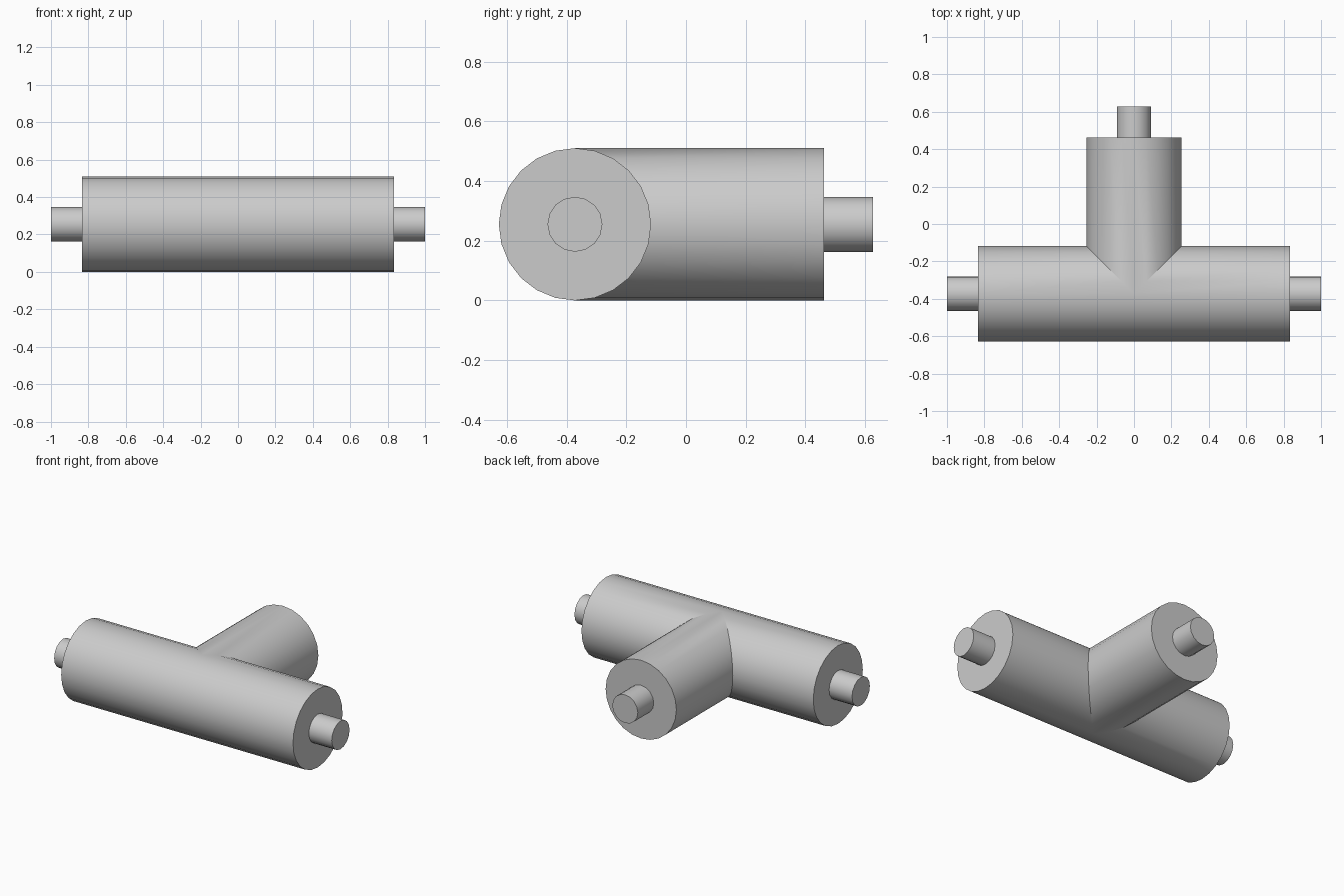
import bpy, bmesh
from math import radians
from mathutils import Matrix, Vector

cube = bpy.data.objects.get("Cube")
if cube:
    bpy.data.objects.remove(cube)

RADIUS, STUB_RADIUS = 0.255, 0.092
CENTRE = Vector((0, -0.372, RADIUS))      # where the pipe axes meet
RUN_HALF, BRANCH_END = 0.835, 0.463       # ends of the thick pipes
TIP_X, TIP_Y = 1.0, 0.627                 # ends of the thin stubs
ALONG_X = Matrix.Rotation(radians(90), 4, 'Y')
ALONG_Y = Matrix.Rotation(radians(-90), 4, 'X')

grey = bpy.data.materials.new("plain grey")
grey.use_nodes = True
grey.diffuse_color = (0.6, 0.6, 0.6, 1)
grey.node_tree.nodes["Principled BSDF"].inputs["Base Color"].default_value = (0.6, 0.6, 0.6, 1)


def add_cylinder(bm, start, end, radius, sides, turn):
    """Add a capped cylinder between two points and return its vertices."""
    start, end = Vector(start), Vector(end)
    return bmesh.ops.create_cone(
        bm, cap_ends=True, segments=sides, radius1=radius, radius2=radius,
        depth=(end - start).length,
        matrix=Matrix.Translation((start + end) / 2) @ turn)["verts"]


def finish(bm, name):
    bmesh.ops.recalc_face_normals(bm, faces=bm.faces[:])
    mesh = bpy.data.meshes.new(name)
    bm.to_mesh(mesh)
    bm.free()
    mesh.materials.append(grey)
    obj = bpy.data.objects.new(name, mesh)
    bpy.context.collection.objects.link(obj)
    bpy.ops.object.select_all(action='DESELECT')
    obj.select_set(True)
    bpy.context.view_layer.objects.active = obj
    bpy.ops.object.shade_smooth_by_angle(angle=radians(30))


# Thick straight run, opened along the mitre where the branch joins
bm = bmesh.new()
reach = Vector((RUN_HALF, 0, 0))
add_cylinder(bm, CENTRE - reach, CENTRE + reach, RADIUS, 24, ALONG_X)
for slope in (1, -1):
    bmesh.ops.bisect_plane(bm, geom=bm.verts[:] + bm.edges[:] + bm.faces[:],
                           dist=1e-5, plane_co=CENTRE, plane_no=(1, slope, 0))
hidden = []
for face in bm.faces:
    mid = face.calc_center_median() - CENTRE
    if mid.y > abs(mid.x) + 1e-4:
        hidden.append(face)
bmesh.ops.delete(bm, geom=hidden, context='FACES')

# Branch, mitred at its root and welded to the run
ring = add_cylinder(bm, CENTRE, (0, BRANCH_END, CENTRE.z), RADIUS, 24, ALONG_Y)
root = [v for v in ring if abs(v.co.y - CENTRE.y) < 1e-4]
root_cap = [f for f in root[0].link_faces if all(v in root for v in f.verts)]
bmesh.ops.delete(bm, geom=root_cap, context='FACES_ONLY')
for v in root:
    v.co.y = CENTRE.y + abs(v.co.x)
bmesh.ops.remove_doubles(bm, verts=bm.verts[:], dist=1e-4)
finish(bm, "tee_body")

# Thin stubs on the three ends
for side, name in ((1, "left_stub"), (-1, "right_stub")):
    bm = bmesh.new()
    add_cylinder(bm, CENTRE + Vector((side * (RUN_HALF - 0.02), 0, 0)),
                 CENTRE + Vector((side * TIP_X, 0, 0)), STUB_RADIUS, 16, ALONG_X)
    finish(bm, name)
bm = bmesh.new()
add_cylinder(bm, (0, BRANCH_END - 0.02, CENTRE.z), (0, TIP_Y, CENTRE.z),
             STUB_RADIUS, 16, ALONG_Y)
finish(bm, "back_stub")
